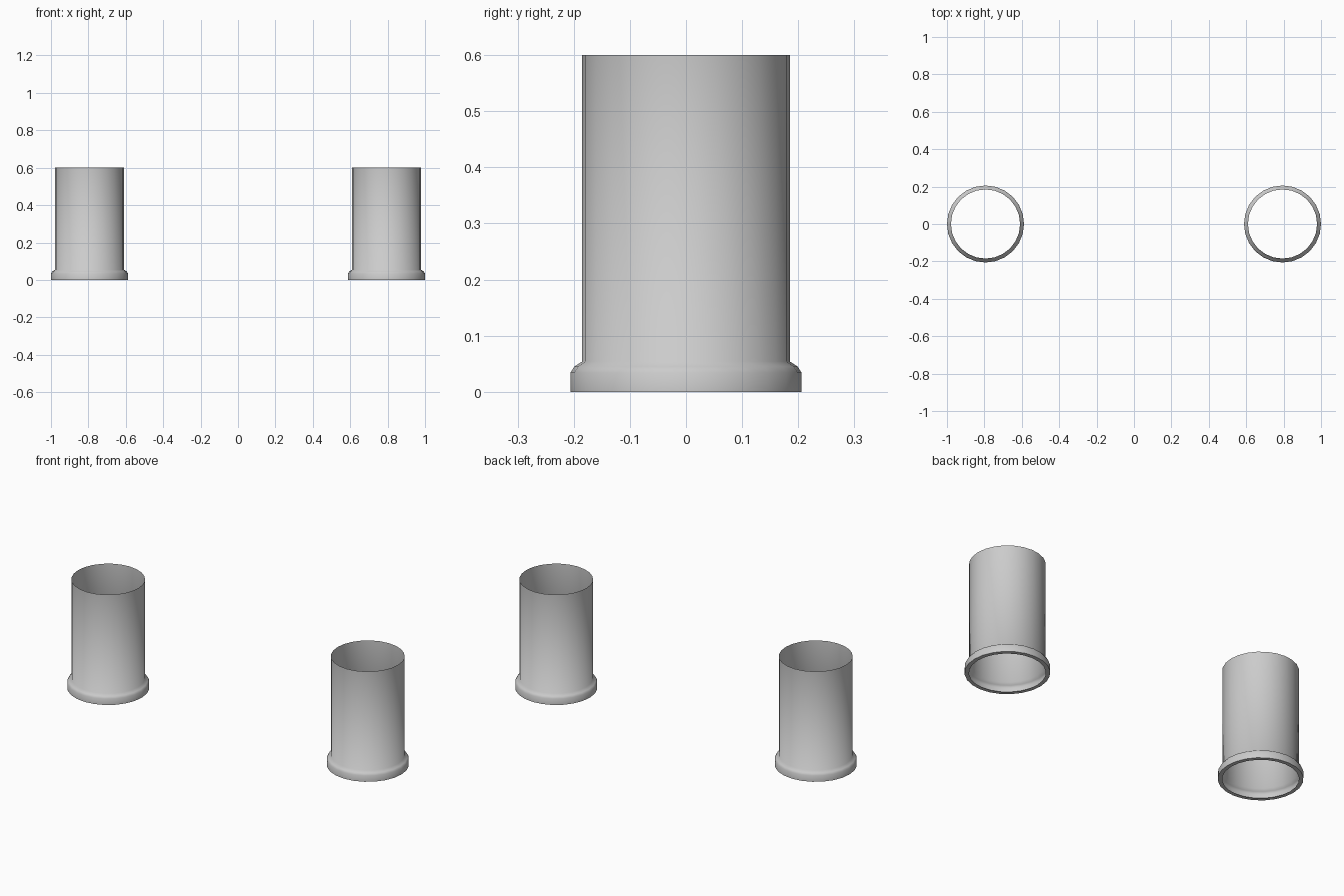
import bpy, bmesh, math

if "Cube" in bpy.data.objects:
    bpy.data.objects.remove(bpy.data.objects["Cube"])

SIDES = 24
CENTRE_X = 0.794
# radius, height: open tube, rounded shoulder, foot collar, bottom lip
PROFILE = [(0.185, 0.6), (0.185, 0.054), (0.199, 0.045),
           (0.206, 0.034), (0.206, 0.0), (0.185, 0.0)]


def lathe(name, profile, x):
    bm = bmesh.new()
    rings = []
    for r, z in profile:
        rings.append([bm.verts.new((r * math.cos(2 * math.pi * i / SIDES),
                                    r * math.sin(2 * math.pi * i / SIDES), z))
                      for i in range(SIDES)])
    for upper, lower in zip(rings, rings[1:]):
        for i in range(SIDES):
            j = (i + 1) % SIDES
            bm.faces.new((upper[i], lower[i], lower[j], upper[j]))
    mesh = bpy.data.meshes.new(name)
    bm.to_mesh(mesh)
    bm.free()
    ob = bpy.data.objects.new(name, mesh)
    ob.location.x = x
    bpy.context.collection.objects.link(ob)
    # smooth walls and shoulder, crisp bottom lip
    bpy.ops.object.select_all(action='DESELECT')
    ob.select_set(True)
    bpy.context.view_layer.objects.active = ob
    bpy.ops.object.shade_smooth_by_angle(angle=math.radians(65))
    return ob


# matching pair of collared tubes
for side, sign in (("left", -1), ("right", 1)):
    lathe(f"{side}_collared_tube", PROFILE, sign * CENTRE_X)
